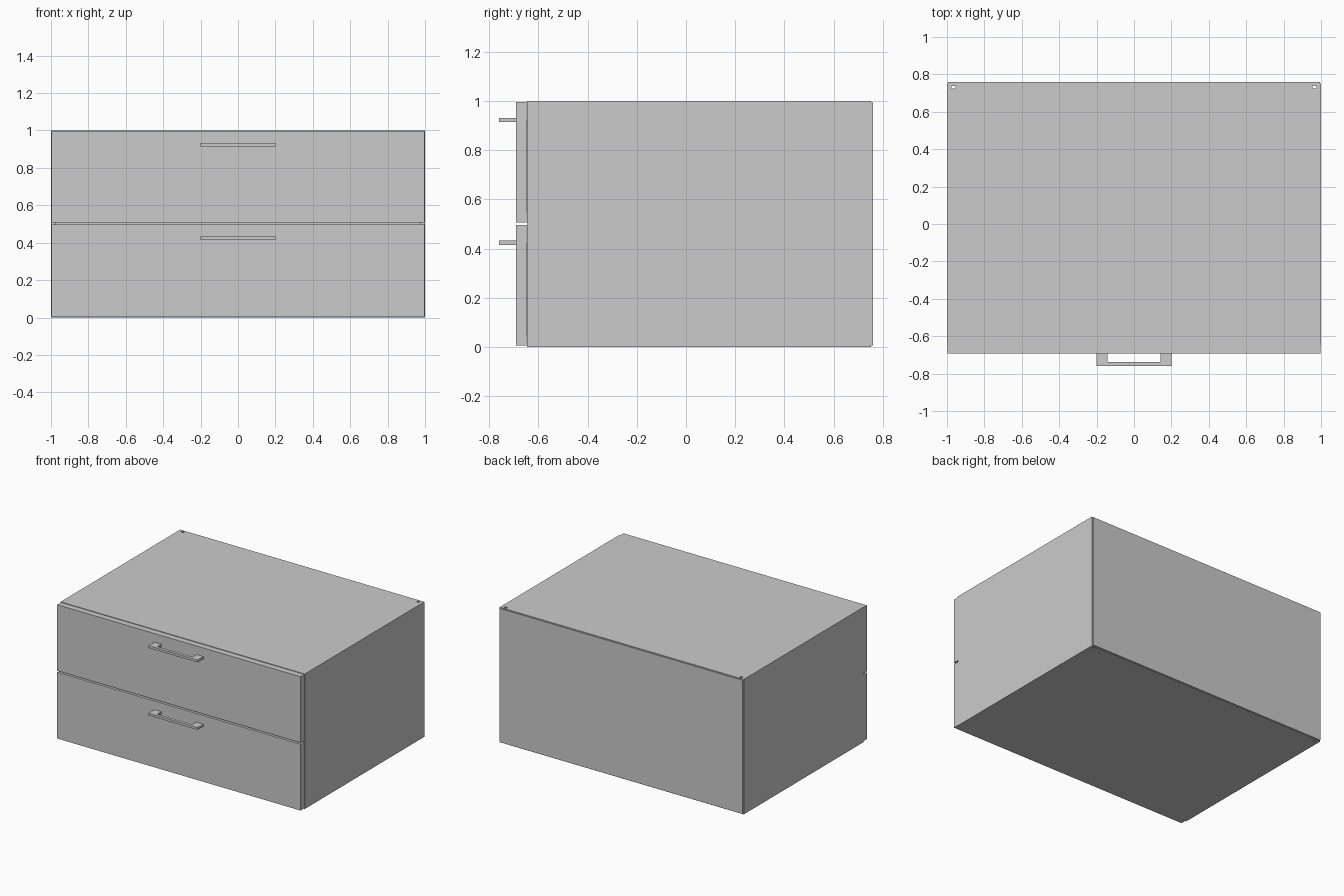
import bpy, bmesh

if "Cube" in bpy.data.objects:
    bpy.data.objects.remove(bpy.data.objects["Cube"])


def add_box(bm, lo, hi):
    verts = bmesh.ops.create_cube(bm, size=1)["verts"]
    for v in verts:
        for i in range(3):
            v.co[i] = lo[i] if v.co[i] < 0 else hi[i]


def make(name, boxes):
    bm = bmesh.new()
    for lo, hi in boxes:
        add_box(bm, lo, hi)
    mesh = bpy.data.meshes.new(name)
    bm.to_mesh(mesh)
    bm.free()
    obj = bpy.data.objects.new(name, mesh)
    bpy.context.collection.objects.link(obj)
    return obj


T = 0.024                  # carcass panel thickness
FRONT, REAR = -0.647, 0.752

# Side panels
for side, x0, x1 in (("left", -1, -1 + T), ("right", 1 - T, 1)):
    make(side + "_side_panel", [((x0, FRONT, 0), (x1, REAR, 1))])

# Small square openings in the rear corners of the top and bottom panels
cutter = make("corner_hole_cutter", [
    ((s * 0.965 - 0.01, 0.724, -0.1), (s * 0.965 + 0.01, 0.739, 1.1)) for s in (-1, 1)])
cutter.hide_render = True
cutter.hide_viewport = True

# Top and bottom panels
for name, z0, z1 in (("bottom_panel", 0, T), ("top_panel", 1 - T, 1)):
    panel = make(name, [((-1 + T, FRONT, z0), (1 - T, REAR, z1))])
    cut = panel.modifiers.new("corner_holes", 'BOOLEAN')
    cut.operation = 'DIFFERENCE'
    cut.solver = 'EXACT'
    cut.object = cutter

# Back panel, slightly inset from the outline
make("back_panel", [((-0.994, REAR - 0.008, 0.005), (0.994, 0.76, 0.995))])

# Drawers: front, open box and handle
for name, z in (("lower", 0.0), ("upper", 0.5)):
    z0 = 0.005 if z == 0 else 0.507
    z1 = z + 0.496
    make(name + "_drawer_front", [((-0.997, -0.692, z0), (0.997, FRONT - 0.001, z1))])

    b0, b1, w, y0, y1, t = z + 0.05, z + 0.42, 0.94, FRONT - 0.001, 0.68, 0.02
    make(name + "_drawer_box", [
        ((-w, y0, b0), (w, y1, b0 + t)),
        ((-w, y0, b0 + t), (-w + t, y1, b1)),
        ((w - t, y0, b0 + t), (w, y1, b1)),
        ((-w + t, y1 - t, b0 + t), (w - t, y1, b1)),
    ])

    h0, h1 = z + 0.915, z + 0.932
    h0, h1 = h0 - 0.5, h1 - 0.5
    make(name + "_handle", [
        ((-0.2, -0.76, h0), (-0.143, -0.692, h1)),
        ((0.143, -0.76, h0), (0.2, -0.692, h1)),
        ((-0.143, -0.76, h0), (0.143, -0.738, h1)),
    ])
